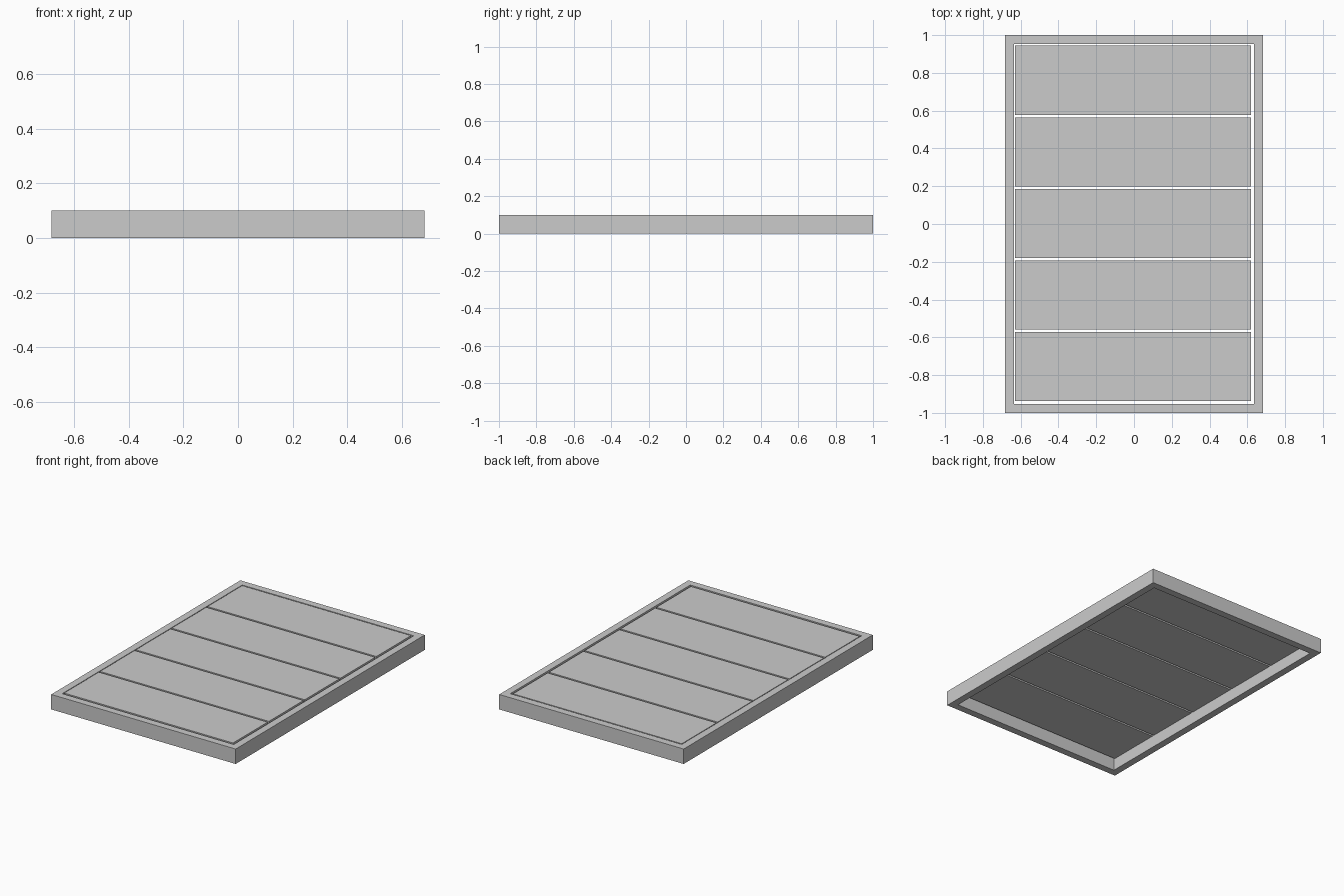
import bpy
import bmesh

cube = bpy.data.objects.get("Cube")
if cube:
    bpy.data.objects.remove(cube, do_unlink=True)

WIDTH, LENGTH, HEIGHT = 1.366, 2.0, 0.1
BORDER = 0.048
PANEL_THICKNESS = 0.025

grey = bpy.data.materials.new("light_grey")
grey.use_nodes = True
colour = (0.6, 0.6, 0.6, 1)
grey.diffuse_color = colour
grey.node_tree.nodes["Principled BSDF"].inputs["Base Color"].default_value = colour


def add_object(name, bm):
    bmesh.ops.recalc_face_normals(bm, faces=bm.faces)
    mesh = bpy.data.meshes.new(name)
    bm.to_mesh(mesh)
    bm.free()
    mesh.materials.append(grey)
    obj = bpy.data.objects.new(name, mesh)
    bpy.context.collection.objects.link(obj)
    return obj


def rectangle(bm, half_x, half_y, z):
    corners = [(-1, -1), (1, -1), (1, 1), (-1, 1)]
    return [bm.verts.new((sx * half_x, sy * half_y, z)) for sx, sy in corners]


# Open rectangular frame with mitred corners
bm = bmesh.new()
hx, hy = WIDTH / 2, LENGTH / 2
loops = [rectangle(bm, hx, hy, 0), rectangle(bm, hx, hy, HEIGHT),
         rectangle(bm, hx - BORDER, hy - BORDER, HEIGHT),
         rectangle(bm, hx - BORDER, hy - BORDER, 0)]
for a, b in zip(loops, loops[1:] + loops[:1]):
    for i in range(4):
        j = (i + 1) % 4
        bm.faces.new((a[i], a[j], b[j], b[i]))
add_object("frame", bm)

# Five thin slats, flush with the top of the frame
for i in range(5):
    bm = bmesh.new()
    bmesh.ops.create_cube(bm, size=1)
    bmesh.ops.scale(bm, vec=(1.25, 0.366, PANEL_THICKNESS), verts=bm.verts)
    slat = add_object(f"slat_{i + 1}", bm)
    slat.location = (-0.005, 0.003 + (i - 2) * 0.379, HEIGHT - PANEL_THICKNESS / 2)
